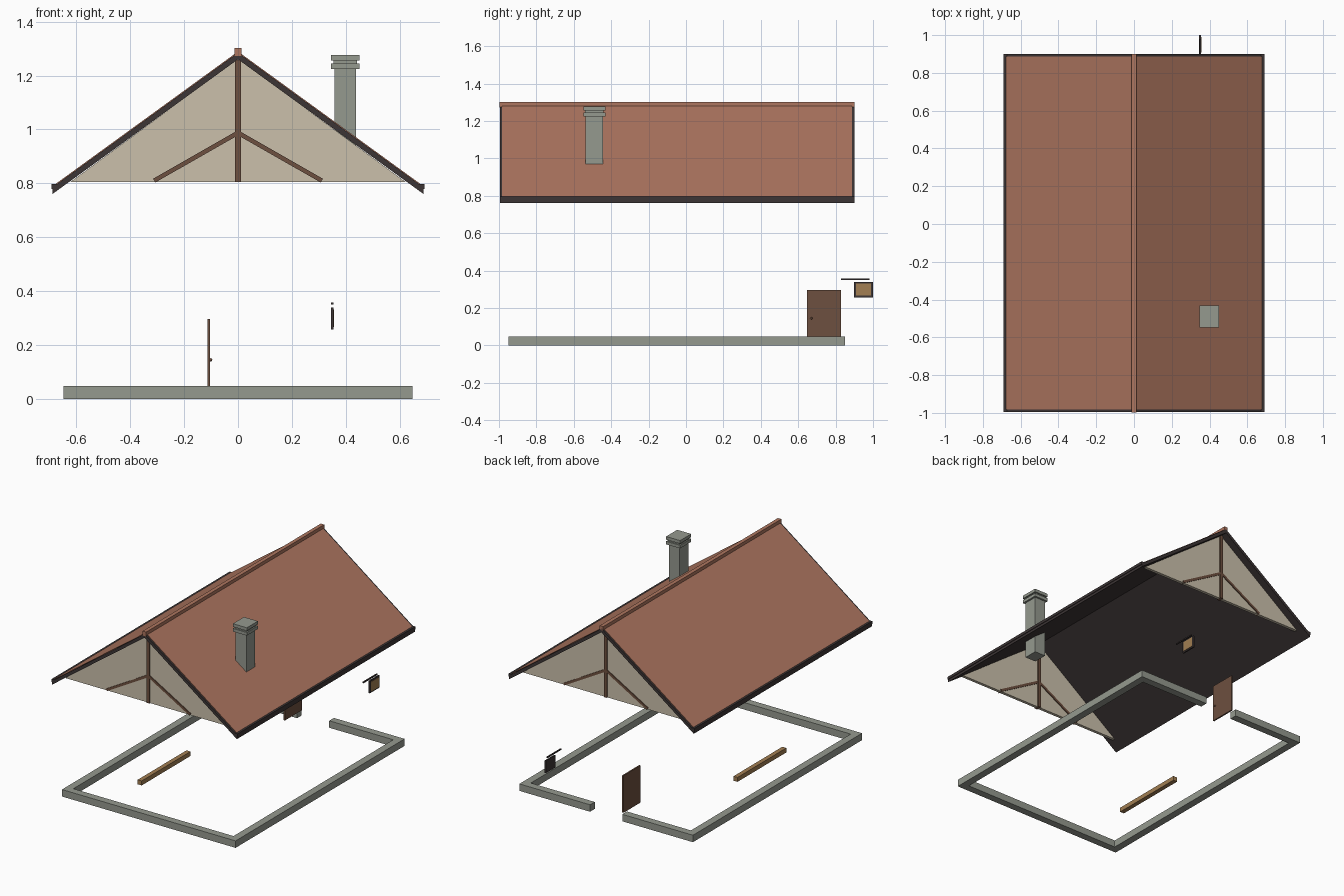
import bpy, bmesh, math
from mathutils import Matrix, Vector

cube = bpy.data.objects.get("Cube")
if cube:
    bpy.data.objects.remove(cube, do_unlink=True)


def material(name, r, g, b):
    m = bpy.data.materials.new(name)
    m.use_nodes = True
    m.diffuse_color = (r, g, b, 1)
    m.node_tree.nodes["Principled BSDF"].inputs["Base Color"].default_value = (r, g, b, 1)
    return m


TILE = material("terracotta tile", 0.42, 0.18, 0.115)
TRIM = material("dark trim", 0.045, 0.035, 0.035)
STONE = material("grey stone", 0.30, 0.32, 0.275)
PLASTER = material("cream plaster", 0.60, 0.53, 0.41)
TIMBER = material("brown timber", 0.155, 0.08, 0.05)
OAK = material("light oak", 0.36, 0.21, 0.085)


def finish(bm, name, mat):
    bmesh.ops.recalc_face_normals(bm, faces=bm.faces)
    me = bpy.data.meshes.new(name)
    bm.to_mesh(me)
    bm.free()
    me.materials.append(mat)
    ob = bpy.data.objects.new(name, me)
    bpy.context.collection.objects.link(ob)
    return ob


def box(name, mat, x, y, z):
    """Box from (low, high) ranges on each axis."""
    bm = bmesh.new()
    size = [r[1] - r[0] for r in (x, y, z)]
    mid = Vector([(r[0] + r[1]) / 2 for r in (x, y, z)])
    bmesh.ops.create_cube(bm, size=1, matrix=Matrix.Translation(mid) @ Matrix.Diagonal((*size, 1)))
    return finish(bm, name, mat)


def prism(name, mat, profile, y0, y1):
    """Extrude an x-z outline along y."""
    bm = bmesh.new()
    face = bm.faces.new([bm.verts.new((x, y0, z)) for x, z in profile])
    geo = bmesh.ops.extrude_face_region(bm, geom=[face])["geom"]
    bmesh.ops.translate(bm, vec=(0, y1 - y0, 0),
                        verts=[v for v in geo if isinstance(v, bmesh.types.BMVert)])
    return finish(bm, name, mat)


# Foundation kerb, with a doorway gap at the back
W, F, B, T, H = 0.647, -0.95, 0.85, 0.05, 0.047
box("foundation_front", STONE, (-W, W), (F, F + T), (0, H))
for side, s in (("left", 1), ("right", -1)):
    xs = sorted((s * W, s * (W - T)))
    box("foundation_" + side, STONE, xs, (F + T, B - T), (0, H))
    box("foundation_back_" + side, STONE, sorted((s * W, s * 0.12)), (B - T, B), (0, H))

# Roof: dark chevron deck, tile sheets, eave boards, ridge cap
RIDGE, SLOPE, EAVE = 1.285, 0.726, 0.688


def roof_z(x, drop=0.0):
    return RIDGE - drop - SLOPE * abs(x)


def chevron(half, top, bottom):
    return [(-half, roof_z(half, top)), (0, roof_z(0, top)), (half, roof_z(half, top)),
            (half, roof_z(half, bottom)), (0, roof_z(0, bottom)), (-half, roof_z(half, bottom))]


prism("roof_deck", TRIM, chevron(EAVE, 0, 0.025), -0.995, 0.9)
prism("roof_tiles", TILE, chevron(0.679, -0.004, 0.002), -0.983, 0.888)
for side, s in (("left", 1), ("right", -1)):
    box("eave_board_" + side, TRIM, sorted((s * 0.672, s * 0.692)), (-0.995, 0.9), (0.778, 0.797))
box("ridge_cap", TILE, (-0.013, 0.013), (-0.997, 0.9), (1.272, 1.302))

# Gables with a king post and two braces showing on both faces
for end, y in (("front", F + 0.01), ("back", B - 0.01)):
    prism("gable_" + end, PLASTER, [(-0.622, 0.805), (0.622, 0.805), (0, 1.262)], y - 0.01, y + 0.01)
    box("king_post_" + end, TIMBER, (-0.011, 0.011), (y - 0.018, y + 0.018), (0.805, 1.258))
    for side, s in (("left", 1), ("right", -1)):
        outline = [(0, 0.997), (s * 0.315, 0.817), (s * 0.307, 0.803), (0, 0.978)]
        prism("brace_%s_%s" % (end, side), TIMBER, outline, y - 0.016, y + 0.016)

# Chimney: shaft and two collars
CX, CY = 0.398, -0.49


def block(name, half, z0, z1):
    box(name, STONE, (CX - half, CX + half), (CY - half - 0.007, CY + half + 0.007), (z0, z1))


block("chimney_shaft", 0.04, 0.83, 1.24)
block("chimney_collar", 0.052, 1.224, 1.245)
block("chimney_neck", 0.043, 1.245, 1.256)
block("chimney_cap", 0.052, 1.256, 1.277)

# Open door with knob
box("door", TIMBER, (-0.114, -0.104), (0.647, 0.828), (H, 0.297))
bm = bmesh.new()
bmesh.ops.create_uvsphere(bm, u_segments=10, v_segments=6, radius=0.006,
                          matrix=Matrix.Translation((-0.101, 0.67, 0.145)))
finish(bm, "door_knob", TIMBER)

# Hanging sign and its bracket
box("sign_bracket", TRIM, (0.346, 0.354), (0.83, 0.98), (0.35, 0.358))
box("sign_board", TRIM, (0.345, 0.354), (0.898, 1.0), (0.257, 0.34))
box("sign_panel", OAK, (0.354, 0.357), (0.908, 0.99), (0.266, 0.331))

# Loose beam on the floor
box("floor_beam", OAK, (-0.37, -0.34), (-0.54, -0.02), (0, 0.03))
